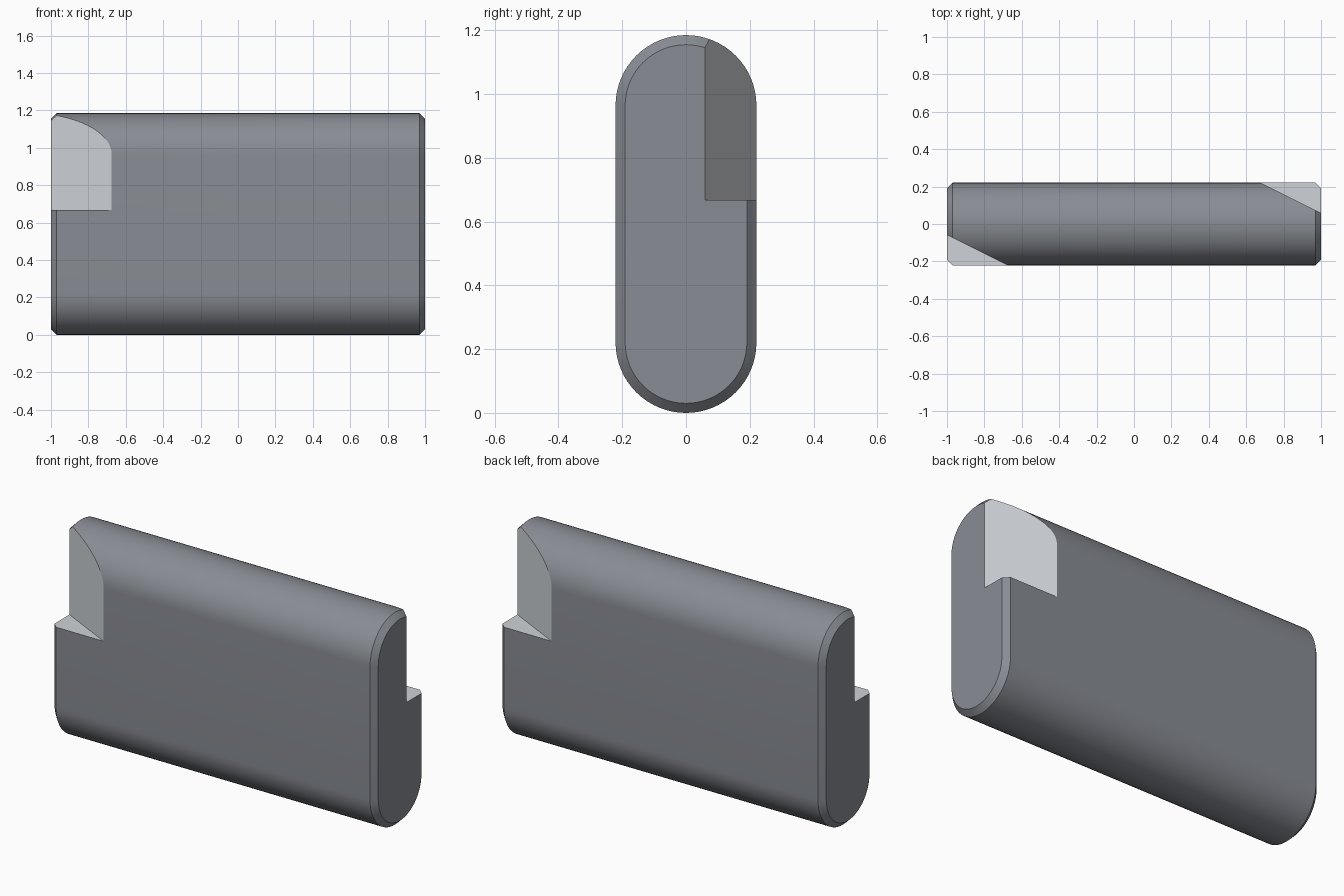
import bpy, bmesh, math

if "Cube" in bpy.data.objects:
    bpy.data.objects.remove(bpy.data.objects["Cube"])

R, H, C = 0.221, 1.185, 0.03   # half thickness, height, end chamfer


def material(name, rgb):
    m = bpy.data.materials.new(name)
    m.diffuse_color = (*rgb, 1)
    m.use_nodes = True
    m.node_tree.nodes["Principled BSDF"].inputs["Base Color"].default_value = m.diffuse_color
    return m


MATS = (material("dark_steel", (0.25, 0.265, 0.295)),
        material("bare_steel", (0.62, 0.65, 0.68)))


def stadium(x, inset):
    """Rounded-end outline in the YZ plane at a given x."""
    r, n = R - inset, 32
    pts = []
    for cz, start in ((H - R, 0), (R, math.pi)):
        for i in range(n + 1):
            a = start + math.pi * i / n
            pts.append((x, r * math.cos(a), cz + r * math.sin(a)))
    return pts


def loft(name, rings, mat_index):
    """Closed solid skinned through a list of outlines."""
    bm = bmesh.new()
    loops = [[bm.verts.new(p) for p in ring] for ring in rings]
    for a, b in zip(loops, loops[1:]):
        for i in range(len(a)):
            j = (i + 1) % len(a)
            bm.faces.new((a[i], a[j], b[j], b[i]))
    bm.faces.new(loops[0])
    bm.faces.new(loops[-1])
    bmesh.ops.recalc_face_normals(bm, faces=bm.faces)
    for f in bm.faces:
        f.material_index = mat_index
    mesh = bpy.data.meshes.new(name)
    bm.to_mesh(mesh)
    bm.free()
    for m in MATS:
        mesh.materials.append(m)
    ob = bpy.data.objects.new(name, mesh)
    bpy.context.collection.objects.link(ob)
    return ob


# Key body: long rounded bar with chamfered ends
body = loft("key_body", [stadium(-1, C), stadium(-1 + C, 0),
                         stadium(1 - C, 0), stadium(1, C)], 0)
bpy.context.view_layer.objects.active = body
body.select_set(True)

# Slanted corner notches, diagonally opposite, in the lighter colour
slope = 0.162 / 0.325
tri = [(-1.2, -0.059 + 0.2 * slope), (-0.5, -0.059 - 0.5 * slope),
       (-1.2, -0.059 - 0.5 * slope)]
for s in (1, -1):
    cutter = loft("notch_cutter", [[(s * x, s * y, z) for x, y in tri]
                                   for z in (0.668, 1.4)], 1)
    cutter.hide_render = True
    mod = body.modifiers.new("notch", 'BOOLEAN')
    mod.operation, mod.solver, mod.object = 'DIFFERENCE', 'EXACT', cutter
    bpy.ops.object.modifier_apply(modifier=mod.name)
    bpy.data.objects.remove(cutter)

bpy.ops.object.shade_smooth_by_angle(angle=math.radians(15))
